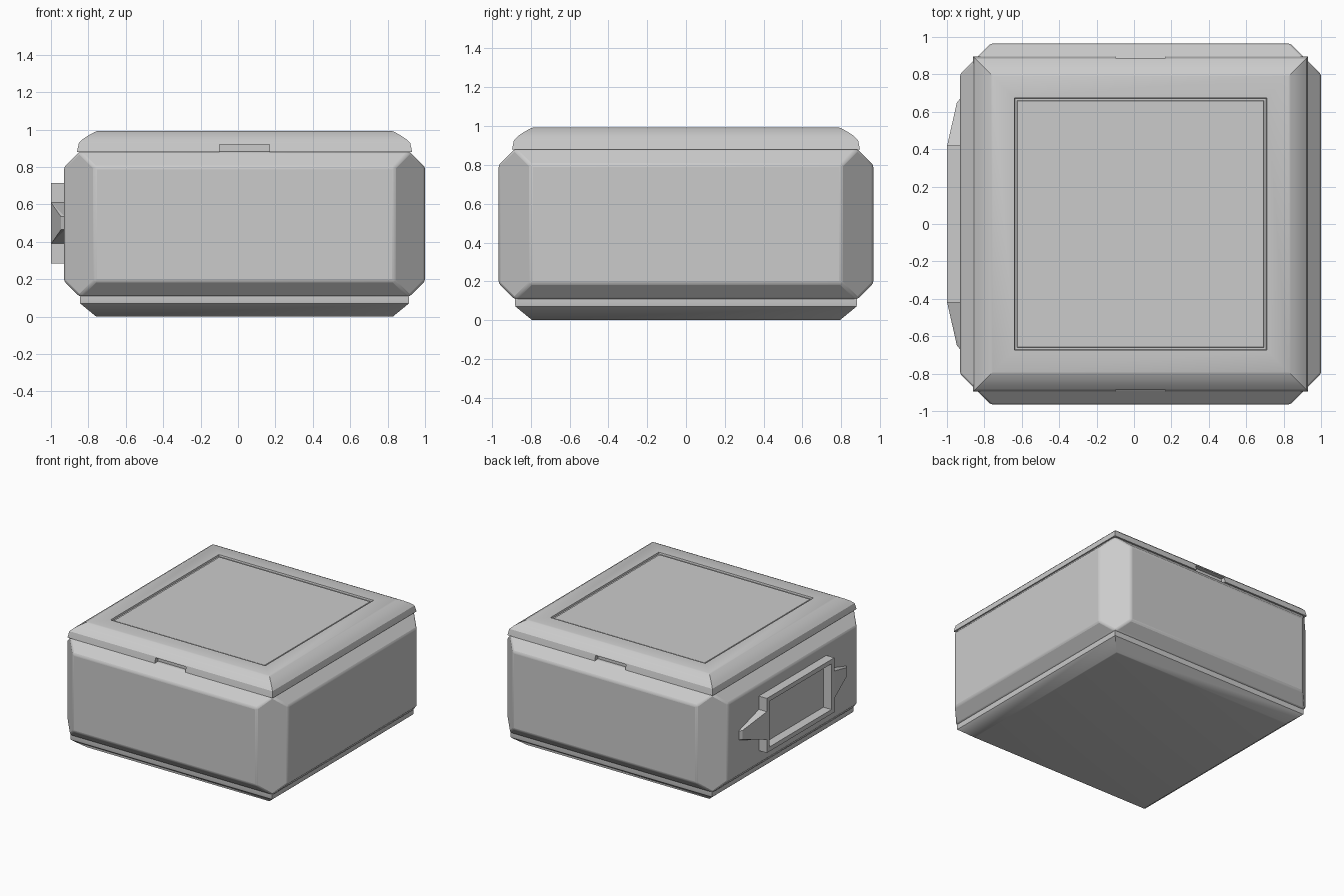
import bpy, bmesh, math

if "Cube" in bpy.data.objects:
    bpy.data.objects.remove(bpy.data.objects["Cube"])

CX = 0.035  # box centre; the handle sticks out on -x


def finish(name, bm, bevel=0.0):
    bmesh.ops.recalc_face_normals(bm, faces=bm.faces)
    me = bpy.data.meshes.new(name)
    bm.to_mesh(me)
    bm.free()
    ob = bpy.data.objects.new(name, me)
    bpy.context.collection.objects.link(ob)
    if bevel:
        m = ob.modifiers.new("soft_edges", 'BEVEL')
        m.width, m.segments, m.limit_method = bevel, 2, 'ANGLE'
        m.angle_limit = math.radians(25)
    return ob


def square_loft(name, profile, bevel=0.0):
    """Stack square rings given as (half width, height) and cap both ends."""
    bm = bmesh.new()
    rings = [[bm.verts.new((CX + sx * h, sy * h, z))
              for sx, sy in ((-1, -1), (1, -1), (1, 1), (-1, 1))] for h, z in profile]
    for a, b in zip(rings, rings[1:]):
        for i in range(4):
            j = (i + 1) % 4
            bm.faces.new((a[i], a[j], b[j], b[i]))
    bm.faces.new(rings[0])
    bm.faces.new(rings[-1])
    return finish(name, bm, bevel)


def hull(name, points, bevel=0.0):
    bm = bmesh.new()
    for p in points:
        bm.verts.new(p)
    bmesh.ops.convex_hull(bm, input=bm.verts)
    bmesh.ops.dissolve_limit(bm, angle_limit=0.01, verts=bm.verts, edges=bm.edges)
    return finish(name, bm, bevel)


def box_points(x0, x1, y0, y1, z0, z1):
    return [(x, y, z) for x in (x0, x1) for y in (y0, y1) for z in (z0, z1)]


# Body: chamfered sides whose corner facets run to a point at top and bottom
pts = []
for sx in (-1, 1):
    for sy in (-1, 1):
        pts += [(CX + sx * 0.883, sy * 0.883, z) for z in (0.108, 0.882)]
        for z in (0.19, 0.80):
            pts += [(CX + sx * 0.965, sy * 0.801, z), (CX + sx * 0.801, sy * 0.965, z)]
body = hull("body", pts, 0.012)

# Base plinth
base = square_loft("base", [(0.785, 0.0), (0.795, 0.002), (0.878, 0.07), (0.88, 0.078),
                            (0.88, 0.112)])

# Lid with rounded shoulder and recessed top panel
lid = square_loft("lid", [(0.86, 0.88), (0.896, 0.88), (0.891, 0.905), (0.886, 0.928),
                          (0.865, 0.949), (0.83, 0.972), (0.802, 0.987), (0.79, 0.992),
                          (0.675, 0.993), (0.672, 0.98), (0.660, 0.98), (0.657, 0.985)])

# Finger notches in the front and back lid edge
for side, word in ((-1, "front"), (1, "back")):
    cutter = hull(word + "_notch_cutter",
                  box_points(CX - 0.133, CX + 0.133, side * 0.855, side * 1.0, 0.84, 0.92))
    cutter.hide_render = True
    cutter.hide_viewport = True
    m = lid.modifiers.new(word + "_notch", 'BOOLEAN')
    m.object, m.operation, m.solver = cutter, 'DIFFERENCE', 'EXACT'

# Handle frame on the left side: four bars joined as one ring
bm = bmesh.new()
ring = []
for x, y, z in ((-0.925, 0.42, 0.215), (-1.0, 0.42, 0.215),
                (-1.0, 0.385, 0.18), (-0.925, 0.385, 0.18)):
    ring.append([bm.verts.new((x, sy * y, 0.5 + sz * z))
                 for sy, sz in ((-1, -1), (1, -1), (1, 1), (-1, 1))])
for k in range(4):
    a, b = ring[k], ring[(k + 1) % 4]
    for i in range(4):
        j = (i + 1) % 4
        bm.faces.new((a[i], a[j], b[j], b[i]))
finish("handle_frame", bm)

# Tapered brackets at both ends of the handle
for side, word in ((-1, "front"), (1, "back")):
    hull(word + "_handle_bracket",
         [(x, side * 0.419, z) for x in (-0.925, -0.999) for z in (0.39, 0.61)] +
         [(-0.947, side * 0.65, z) for z in (0.465, 0.535)] +
         [(-0.925, side * 0.675, z) for z in (0.465, 0.535)])

# Smooth the shallow curves, keep hard edges
for ob in (body, base, lid):
    bpy.ops.object.select_all(action='DESELECT')
    ob.select_set(True)
    bpy.context.view_layer.objects.active = ob
    bpy.ops.object.shade_smooth_by_angle(angle=math.radians(30))
